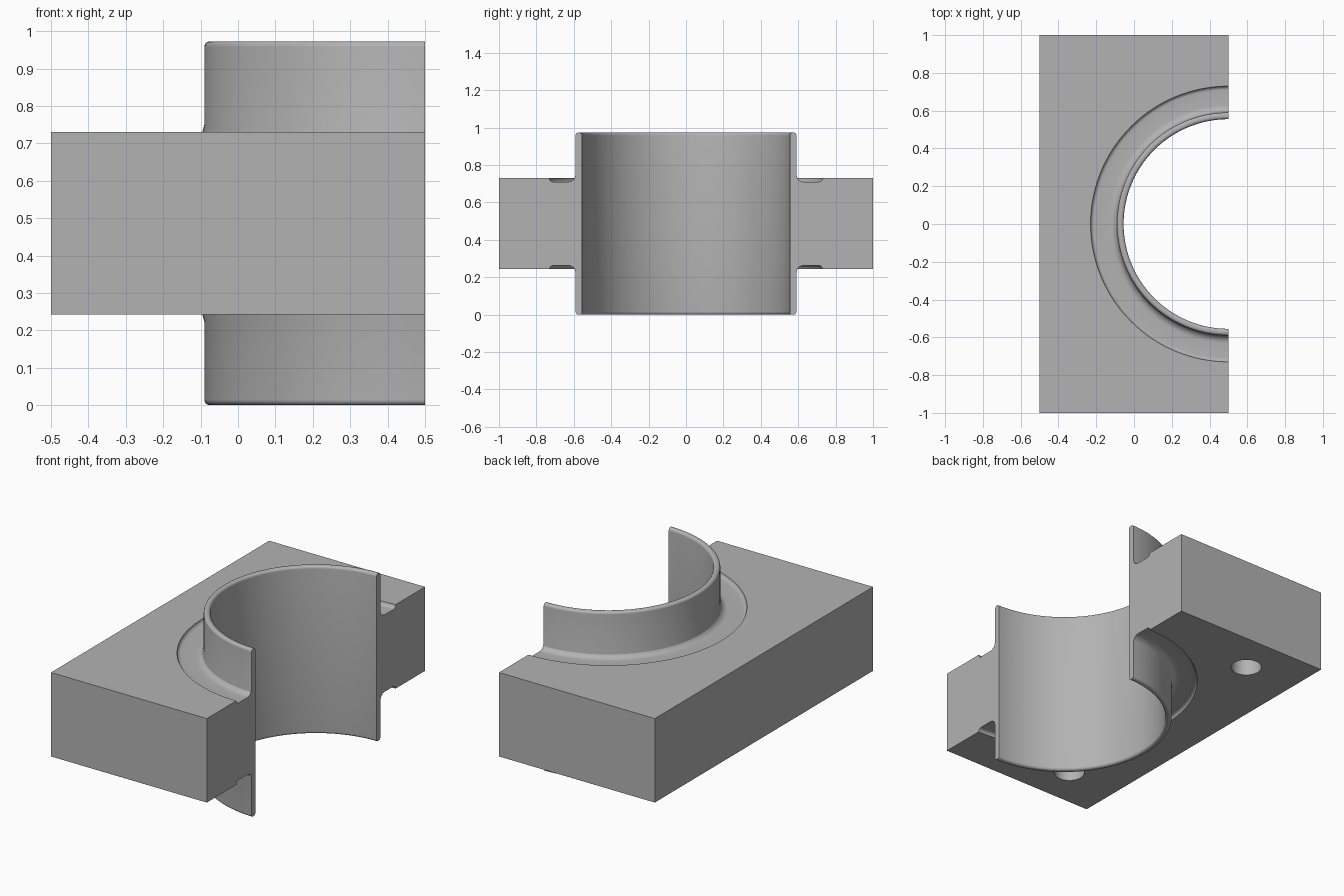
import bpy, bmesh
from math import pi, sin, cos, radians
from mathutils import Vector

if "Cube" in bpy.data.objects:
    bpy.data.objects.remove(bpy.data.objects["Cube"], do_unlink=True)

AXIS = Vector((0.5, 0, 0))      # centre line of the half sleeve
BOTTOM, TOP, HEIGHT = 0.243, 0.73, 0.973
MIDDLE = HEIGHT / 2

grey = bpy.data.materials.new("plain grey")
grey.use_nodes = True
grey.diffuse_color = (0.45, 0.45, 0.45, 1)
grey.node_tree.nodes["Principled BSDF"].inputs["Base Color"].default_value = grey.diffuse_color


def finish(name, bm):
    """Turn a bmesh into a named grey object."""
    bmesh.ops.recalc_face_normals(bm, faces=bm.faces)
    mesh = bpy.data.meshes.new(name)
    bm.to_mesh(mesh)
    bm.free()
    obj = bpy.data.objects.new(name, mesh)
    bpy.context.collection.objects.link(obj)
    mesh.materials.append(grey)
    return obj


def activate(obj):
    bpy.ops.object.select_all(action='DESELECT')
    obj.select_set(True)
    bpy.context.view_layer.objects.active = obj


def arc(r, z, radius, start, end, steps=6):
    """Rounded corner in a (radius, height) profile."""
    angles = [radians(start + (end - start) * i / steps) for i in range(steps + 1)]
    return [(r + radius * cos(a), z + radius * sin(a)) for a in angles]


def mirrored(half):
    """Add the lower half of a profile, reflected about mid height."""
    return half + [(r, HEIGHT - z) for r, z in reversed(half)]


def revolve(name, profile, turn, steps, closed):
    """Spin a profile round the sleeve axis, starting at the back."""
    bm = bmesh.new()
    verts = [bm.verts.new(AXIS + Vector((0, r, z))) for r, z in profile]
    edges = [bm.edges.new(pair) for pair in zip(verts, verts[1:])]
    if closed:
        edges.append(bm.edges.new((verts[-1], verts[0])))
    bmesh.ops.spin(bm, geom=verts + edges, cent=AXIS, axis=(0, 0, 1),
                   angle=turn, steps=steps)
    bmesh.ops.remove_doubles(bm, verts=bm.verts, dist=1e-5)
    bmesh.ops.holes_fill(bm, edges=[e for e in bm.edges if e.is_boundary], sides=0)
    return finish(name, bm)


def cut(target, cutter):
    """Subtract the cutter for good and discard it."""
    mod = target.modifiers.new("cut", 'BOOLEAN')
    mod.operation, mod.solver, mod.object = 'DIFFERENCE', 'EXACT', cutter
    activate(target)
    bpy.ops.object.modifier_apply(modifier=mod.name)
    bpy.data.objects.remove(cutter, do_unlink=True)


# Rectangular block
bm = bmesh.new()
bmesh.ops.create_cube(bm, size=1)
bmesh.ops.scale(bm, verts=bm.verts, vec=(1, 2, TOP - BOTTOM))
bmesh.ops.translate(bm, verts=bm.verts, vec=(0, 0, (TOP + BOTTOM) / 2))
block = finish("block", bm)

# Bore with a shallow filleted groove above and below
groove = [(0, 0.9), (0.73, 0.9)]
groove += arc(0.71, 0.73, 0.02, 0, -90)
groove += arc(0.63, 0.75, 0.04, -90, -150)
cut(block, revolve("groove_cutter", mirrored(groove), 2 * pi, 128, False))

# Two round sockets in the underside
for side in (-1, 1):
    bm = bmesh.new()
    bmesh.ops.create_cone(bm, cap_ends=True, segments=48, radius1=0.083,
                          radius2=0.083, depth=0.4)
    bmesh.ops.translate(bm, verts=bm.verts, vec=(-0.17, 0.755 * side, BOTTOM))
    cut(block, finish("socket_cutter", bm))

# Half sleeve with rounded rims, flared slightly where it meets the block
rim = 0.015
upper = arc(0.555 + rim, HEIGHT - rim, rim, 180, 90)
upper += arc(0.59 - rim, HEIGHT - rim, rim, 90, 0)
upper += [(0.59, 0.75), (0.5954, TOP)]
sleeve = revolve("half_sleeve", mirrored(upper), pi, 64, True)

for obj in (block, sleeve):
    activate(obj)
    bpy.ops.object.shade_smooth_by_angle(angle=radians(32))
